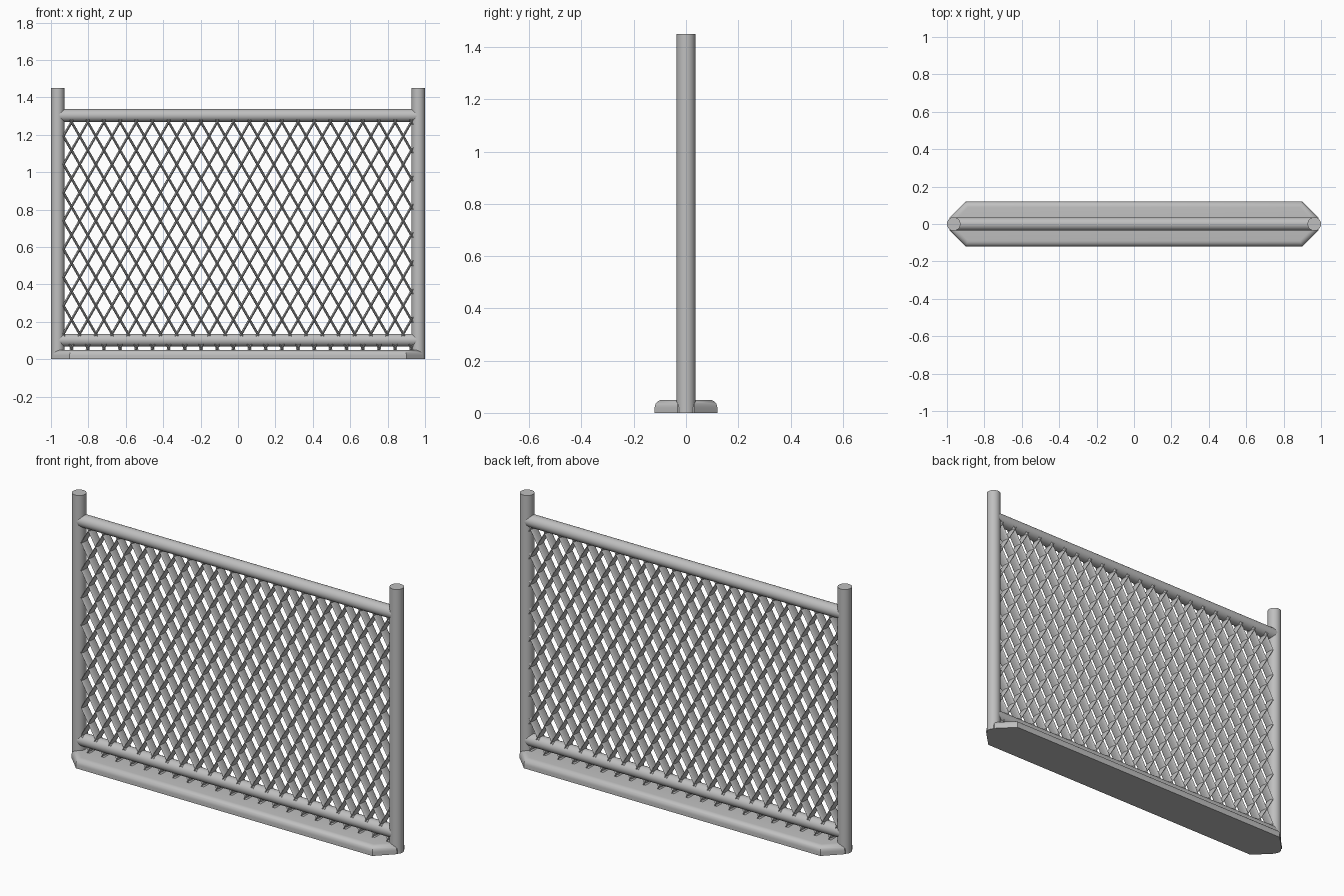
import bpy, bmesh, math
from mathutils import Vector

cube = bpy.data.objects.get("Cube")
if cube:
    bpy.data.objects.remove(cube)

steel = bpy.data.materials.new("grey steel")
steel.use_nodes = True
GREY = (0.52, 0.52, 0.52, 1)
steel.diffuse_color = GREY
steel.node_tree.nodes["Principled BSDF"].inputs["Base Color"].default_value = GREY


def finish(name, bm, angle=40):
    bmesh.ops.recalc_face_normals(bm, faces=bm.faces)
    mesh = bpy.data.meshes.new(name)
    bm.to_mesh(mesh)
    bm.free()
    mesh.materials.append(steel)
    ob = bpy.data.objects.new(name, mesh)
    bpy.context.collection.objects.link(ob)
    bpy.ops.object.select_all(action="DESELECT")
    ob.select_set(True)
    bpy.context.view_layer.objects.active = ob
    bpy.ops.object.shade_smooth_by_angle(angle=math.radians(angle))
    return ob


def add_bar(bm, a, b, across, depth, sides):
    """Closed bar from a to b with an elliptical section; depth runs along y."""
    a, b = Vector(a), Vector(b)
    along = (b - a).normalized()
    v = Vector((0, 1, 0))
    u = along.cross(v).normalized()
    if abs(along.y) > 0.9:
        u = Vector((1, 0, 0))
    rings = []
    for p in (a, b):
        rings.append([bm.verts.new(p + u * across * math.cos(t) + v * depth * math.sin(t))
                      for t in (math.tau * i / sides for i in range(sides))])
    for i in range(sides):
        j = (i + 1) % sides
        bm.faces.new((rings[0][i], rings[0][j], rings[1][j], rings[1][i]))
    bm.faces.new(rings[0][::-1])
    bm.faces.new(rings[1])


# Upright posts
POST_X, RADIUS, HEIGHT = 0.964, 0.036, 1.45
for name, x in (("left_post", POST_X), ("right_post", -POST_X)):
    bm = bmesh.new()
    add_bar(bm, (x, 0, 0), (x, 0, HEIGHT), RADIUS, RADIUS, 32)
    finish(name, bm)

# Horizontal rails
for name, z in (("top_rail", 1.303), ("bottom_rail", 0.102)):
    bm = bmesh.new()
    add_bar(bm, (-POST_X, 0, z), (POST_X, 0, z), 0.034, 0.035, 32)
    finish(name, bm)

# Foot plate with tapered ends and rounded upper edges
bm = bmesh.new()
corner = [(0.90, 0.12), (0.987, 0.033)]
plan = (corner + [(x, -y) for x, y in corner[::-1]]
        + [(-x, -y) for x, y in corner] + [(-x, y) for x, y in corner[::-1]])
floor = bm.faces.new([bm.verts.new((x, y, 0)) for x, y in plan])
top = bmesh.ops.extrude_face_region(bm, geom=[floor], use_keep_orig=True)
bmesh.ops.translate(bm, vec=(0, 0, 0.05), verts=[g for g in top["geom"] if isinstance(g, bmesh.types.BMVert)])
rim = [e for e in bm.edges if all(v.co.z > 0.04 for v in e.verts)]
bmesh.ops.bevel(bm, geom=rim, offset=0.03, segments=6, profile=0.5, affect="EDGES")
finish("foot_plate", bm, 30)

# Diagonal mesh: two families of flat-section wires, clipped to the frame
PITCH, ROW = 0.0865, 0.151
LEFT, RIGHT, LOW, HIGH = -0.935, 0.935, 0.05, 1.29
START_X, START_Z = -0.89, 0.06
slope = 2 * (ROW / 2) / PITCH
for name, sign in (("rising_wires", 1), ("falling_wires", -1)):
    bm = bmesh.new()
    for k in range(-20, 42):
        x0 = START_X + k * PITCH
        ends = sorted(x0 + sign * (z - START_Z) / slope for z in (LOW, HIGH))
        xa, xb = max(ends[0], LEFT), min(ends[1], RIGHT)
        if xb - xa < 0.01:
            continue
        za, zb = (START_Z + sign * (x - x0) * slope for x in (xa, xb))
        add_bar(bm, (xa, 0, za), (xb, 0, zb), 0.0065, 0.028, 12)
    finish(name, bm, 60)
